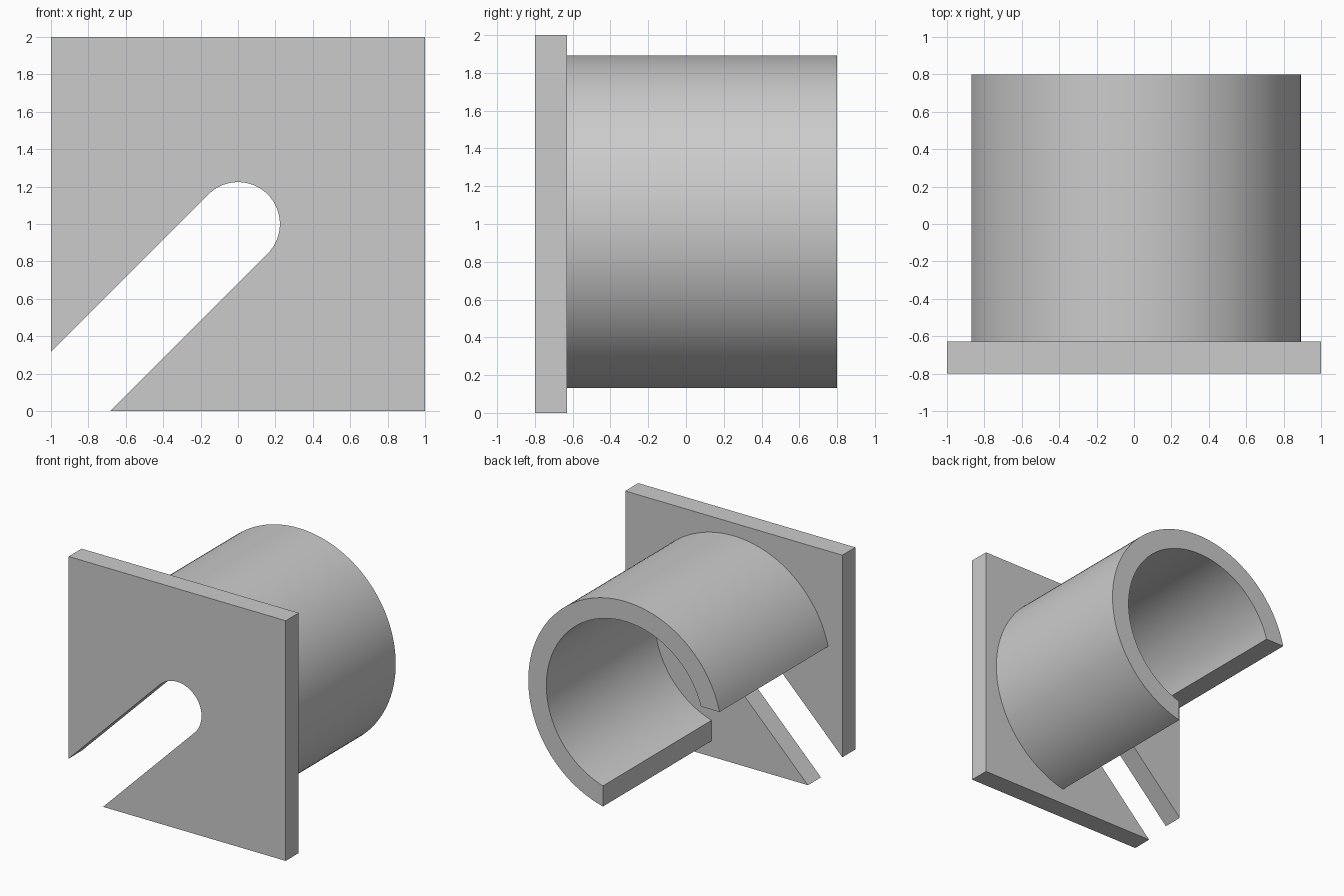
import bpy, bmesh
from math import pi, sin, cos, asin, acos, sqrt

cube = bpy.data.objects.get("Cube")
if cube:
    bpy.data.objects.remove(cube, do_unlink=True)

FRONT, JOINT, BACK = -0.8, -0.629, 0.8   # depth stations
CENTRE = 1.0                             # height of the tube axis
OUTER, INNER = 0.893, 0.727              # tube radii
CUT = 0.205                              # tube is open left of and below this offset
SLOT = 0.224                             # slot half width

grey = bpy.data.materials.new("plain grey")
grey.use_nodes = True
colour = (0.6, 0.6, 0.6, 1)
grey.diffuse_color = colour
grey.node_tree.nodes["Principled BSDF"].inputs["Base Color"].default_value = colour


def arc(radius, start, end, steps):
    """Points (x, z) on an arc around the tube axis."""
    angles = [start + (end - start) * i / steps for i in range(steps + 1)]
    return [(radius * cos(a), CENTRE + radius * sin(a)) for a in angles]


def extrude_section(name, points, faces, y0, y1):
    """Extrude a flat x-z section from y0 to y1."""
    bm = bmesh.new()
    verts = [bm.verts.new((x, y0, z)) for x, z in points]
    section = [bm.faces.new([verts[i] for i in f]) for f in faces]
    result = bmesh.ops.extrude_face_region(bm, geom=section, use_keep_orig=True)
    moved = [v for v in result["geom"] if isinstance(v, bmesh.types.BMVert)]
    bmesh.ops.translate(bm, verts=moved, vec=(0, y1 - y0, 0))
    bmesh.ops.recalc_face_normals(bm, faces=bm.faces)
    mesh = bpy.data.meshes.new(name)
    bm.to_mesh(mesh)
    bm.free()
    mesh.materials.append(grey)
    obj = bpy.data.objects.new(name, mesh)
    bpy.context.collection.objects.link(obj)
    bpy.ops.object.select_all(action="DESELECT")
    obj.select_set(True)
    bpy.context.view_layer.objects.active = obj
    bpy.ops.object.shade_smooth_by_angle(angle=pi / 6)


# Square plate with a round-ended diagonal slot running out of one corner
lip = SLOT * sqrt(2)
outline = [(lip - 1, 0), (1, 0), (1, 2), (-1, 2), (-1, lip)]
outline += arc(SLOT, pi * 3 / 4, -pi / 4, 32)
extrude_section("slotted_plate", outline, [range(len(outline))], FRONT, JOINT)

# Open tube, its lower corner removed by one upright and one level cut
STEPS = 96
ring = []
for radius in (OUTER, INNER):
    ring += arc(radius, -acos(CUT / radius), pi - asin(CUT / radius), STEPS)
n = STEPS + 1
strip = [(i, i + 1, n + i + 1, n + i) for i in range(STEPS)]
extrude_section("open_tube", ring, strip, JOINT, BACK)
